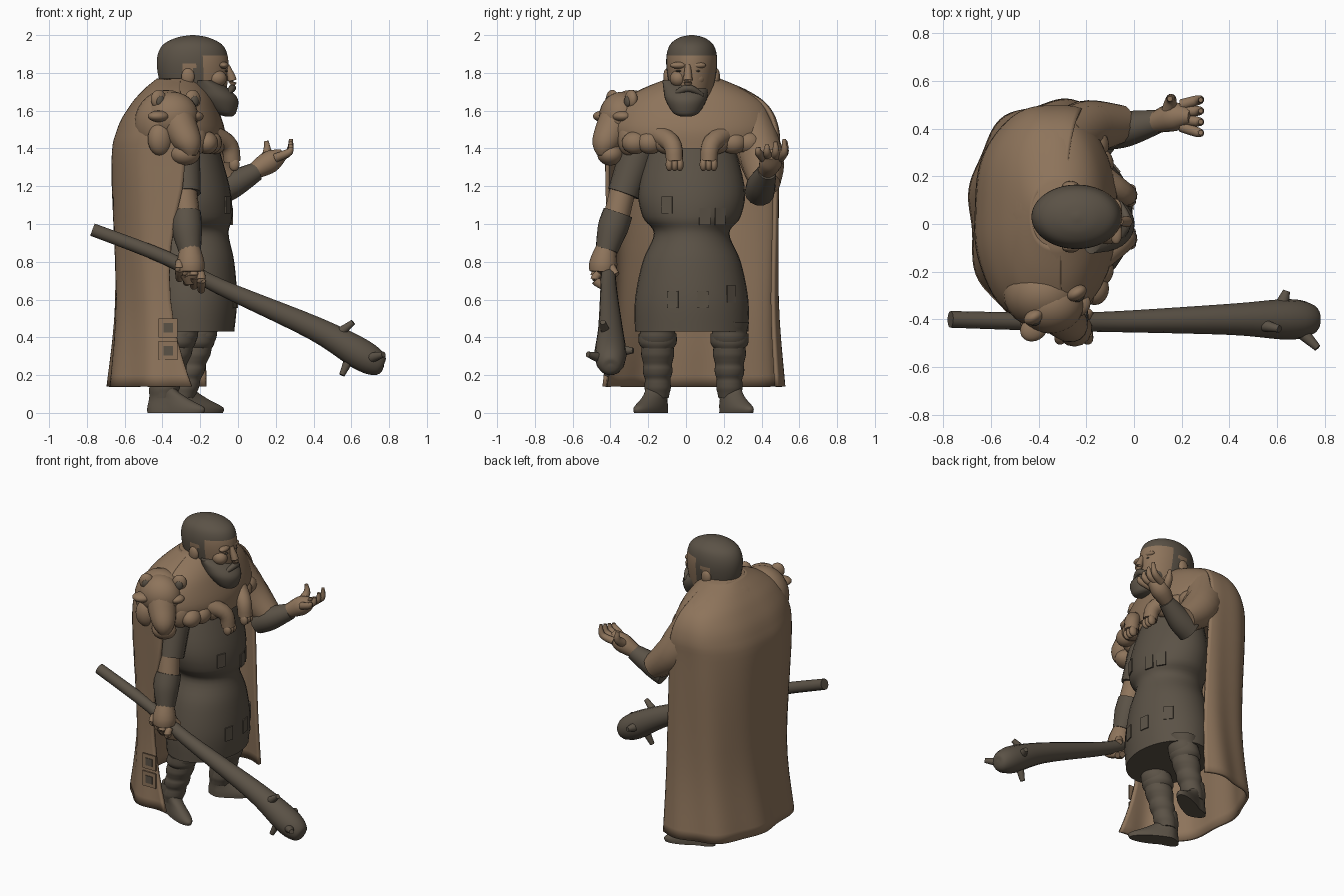
import bpy, math
from mathutils import Vector

if "Cube" in bpy.data.objects:
    bpy.data.objects.remove(bpy.data.objects["Cube"])


def material(name, colour):
    mat = bpy.data.materials.new(name)
    mat.use_nodes = True
    mat.diffuse_color = (*colour, 1)
    mat.node_tree.nodes["Principled BSDF"].inputs["Base Color"].default_value = (*colour, 1)
    return mat


TAN = material("tan hide and skin", (.27, .175, .105))
DARK = material("dark cloth and hair", (.105, .085, .062))


def spline(rows, steps):
    """Resample rows of numbers along a smooth curve through them."""
    padded = [rows[0], *rows, rows[-1]]
    result = []
    for before, start, end, after in zip(padded, padded[1:], padded[2:], padded[3:]):
        for step in range(steps):
            t = step / steps
            row = []
            for a, b, c, d in zip(before, start, end, after):
                leave, arrive = (c - a) / 2, (d - b) / 2
                cubic = leave + arrive - 2 * (c - b)
                square = c - b - leave - cubic
                row.append(b + t * (leave + t * (square + t * cubic)))
            result.append(row)
    return result + [list(rows[-1])]


def circle(count):
    """Cosine and sine of evenly spread angles."""
    angles = [math.tau * index / count for index in range(count)]
    return [(math.cos(angle), math.sin(angle)) for angle in angles]


def surface(name, mat, rings, closed=True):
    """Join rings of points into one smooth surface."""
    count = len(rings[0])
    verts = [point for ring in rings for point in ring]
    faces = []
    for base in range(0, len(verts) - count, count):
        for index in range(count if closed else count - 1):
            follow = (index + 1) % count
            faces.append((base + index, base + follow, base + count + follow, base + count + index))
    if closed:
        faces.append(tuple(reversed(range(count))))
        faces.append(tuple(range(len(verts) - count, len(verts))))
    mesh = bpy.data.meshes.new(name)
    mesh.from_pydata(verts, [], faces)
    mesh.materials.append(mat)
    obj = bpy.data.objects.new(name, mesh)
    bpy.context.collection.objects.link(obj)
    bpy.ops.object.select_all(action="DESELECT")
    obj.select_set(True)
    bpy.context.view_layer.objects.active = obj
    bpy.ops.object.shade_smooth_by_angle(angle=math.radians(50))
    return obj


def loft(name, mat, y, rows, count=32):
    """Stacked ellipses given as height, centre x, radius x, radius y."""
    return surface(name, mat, [[(x + wide * c, y + deep * s, z) for c, s in circle(count)]
                               for z, x, wide, deep in spline(rows, 5)])


def tube(name, mat, *rows):
    """Round limb along a path given as x, y, z, radius."""
    path = spline(rows, 5)
    rings = []
    for index, (x, y, z, radius) in enumerate(path):
        ahead, behind = path[min(index + 1, len(path) - 1)], path[max(index - 1, 0)]
        along = Vector(ahead[:3]) - Vector(behind[:3])
        turn = along.to_track_quat("Z", "Y")
        rings.append([Vector((x, y, z)) + turn @ Vector((radius * c, radius * s, 0)) for c, s in circle(14)])
    return surface(name, mat, rings)


def blob(name, mat, centre, radii, yaw=0):
    bpy.ops.mesh.primitive_uv_sphere_add(segments=24, ring_count=14, location=centre,
                                         rotation=(0, 0, math.radians(yaw)))
    obj = bpy.context.object
    obj.name, obj.scale = name, radii
    obj.data.materials.append(mat)
    bpy.ops.object.shade_smooth()


def plate(name, mat, centre, width, height, yaw):
    bpy.ops.mesh.primitive_cube_add(size=1, location=centre, rotation=(0, 0, yaw))
    obj = bpy.context.object
    obj.name, obj.scale = name, (.009, width, height)
    obj.data.materials.append(mat)


# Tunic with a belly fold over the waist
tunic_rows = [(.43, -.25, .23, .3), (.6, -.25, .245, .3), (.8, -.25, .23, .26), (.95, -.26, .21, .2),
              (1.04, -.25, .22, .26), (1.2, -.26, .215, .28), (1.5, -.28, .15, .2)]
loft("tunic", DARK, .03, tunic_rows)

# Pouches and patches lying on the tunic
for y, z in ((-.1, 1.1), (.1, 1.04), (.18, 1.04), (-.07, .6), (.09, .6), (.24, .63)):
    level = min(spline(tunic_rows, 5), key=lambda row: abs(row[0] - z))
    height, x, wide, deep = level
    side = (y - .03) / deep
    front = math.sqrt(1 - side * side)
    plate("tunic_patch", DARK, (x + wide * front, y, z), .06, .09, math.atan2(side / deep, front / wide))

# Wrapped legs and boots
for side, out, y, x in (("right", -1, -.15, -.33), ("left", 1, .23, -.23)):
    heights = [.08 + step / 40 for step in range(17)]
    loft(side + "_leg", DARK, y, [(z, x - .08 + z / 4, bulk, bulk) for z in heights
                                  for bulk in [.048 + z / 10 + abs(math.sin(z * 36)) / 120]])
    boot = loft(side + "_boot", DARK, y, [(0, x, .15, .06), (.03, x, .15, .06), (.08, x - .04, .1, .055),
                                          (.13, x - .07, .07, .06), (.2, x - .06, .07, .06)])
    for vert in boot.data.vertices:
        vert.co.y += out * max(0, vert.co.x - x + .06) / 2
    loft(side + "_knee_cuff", DARK, y, [(.34, x + .01, .08, .08), (.37, x + .01, .095, .1), (.42, x + .02, .085, .1)])

# Hide cloak, open in front, with soft folds
rings = []
for z, x, wide, deep in spline([(.14, -.3, .39, .48), (.6, -.3, .35, .45), (1.3, -.33, .34, .46),
                                (1.5, -.33, .31, .46), (1.63, -.33, .24, .4), (1.71, -.33, .17, .28),
                                (1.77, -.32, .11, .13)], 5):
    ring = []
    right_edge = 278 - 18 * math.sin(math.pi * min(1, (z - .14) / 1.1))
    for step in range(61):
        angle = math.radians(70 + step * (right_edge - 70) / 60)
        c, s = math.cos(angle), math.sin(angle)
        fold = 1 + math.sin(9 * angle + 2 * z) * (1.8 - z) / 70
        fold /= (abs(c) ** 2.4 + abs(s) ** 2.4) ** .4
        ring.append((x + wide * fold * c, .035 + deep * fold * s, z))
    rings.append(ring)
cloth = surface("cloak", TAN, rings, closed=False).modifiers.new("thickness", "SOLIDIFY")
cloth.thickness = .02
loft("shoulder_mantle", TAN, .04, [(1.4, -.3, .23, .38), (1.5, -.32, .25, .44), (1.62, -.33, .22, .4),
                                   (1.7, -.33, .18, .3), (1.77, -.32, .11, .14)])
tube("cloak_sleeve", TAN, (-.3, .33, 1.55, .12), (-.2, .4, 1.35, .12), (-.05, .42, 1.21, .08))
for z in (.33, .45):
    plate("cloak_patch", TAN, (-.37, -.43, z), .1, .1, math.radians(-90))
    plate("patch_stain", DARK, (-.37, -.434, z), .05, .05, math.radians(-90))

# Paws hanging over the chest, with fur along the hem
for y, out in ((-.06, -1), (.12, 1)):
    tube("chest_paw", TAN, (-.22, y + out * .14, 1.5, .06), (-.06, y + out * .02, 1.43, .05), (-.03, y, 1.33, .045))
    for toe in (-1, 0, 1):
        blob("paw_toe", TAN, (-.02, y + toe * .028, 1.315), (.028, .02, .035))
    for tuft in (.13, .22, .3):
        blob("fur_tuft", TAN, (-.09 - tuft / 4, .03 + out * tuft, 1.43), (.06, .07, .06))

# Beast head on the right shoulder
blob("beast_mane", TAN, (-.38, -.29, 1.53), (.17, .15, .18))
blob("beast_skull", TAN, (-.35, -.34, 1.57), (.14, .12, .13))
tube("beast_snout", TAN, (-.34, -.34, 1.6, .1), (-.3, -.39, 1.5, .09), (-.26, -.43, 1.42, .07),
     (-.25, -.44, 1.36, .03))
blob("beast_jaw", TAN, (-.28, -.4, 1.37), (.08, .07, .06))
for side in (-1, 1):
    across = Vector((.09, .05, 0)) * side
    for name, mat, place, radii in (("ear", TAN, (-.33, -.34, 1.66), (.045, .03, .05)),
                                    ("inner_ear", DARK, (-.32, -.36, 1.65), (.025, .015, .03)),
                                    ("brow", TAN, (-.33, -.39, 1.57), (.06, .05, .03)),
                                    ("cheek", TAN, (-.32, -.35, 1.45), (.07, .06, .09))):
        blob("beast_" + name, mat, Vector(place) + across, radii, 30)

# Head with hair marked by height and depth
loft("neck", TAN, .03, [(1.5, -.24, .13, .13), (1.75, -.27, .12, .09)])
head = loft("head", TAN, .03, [(1.6, -.2, .1, .08), (1.72, -.23, .17, .115), (1.85, -.24, .19, .135),
                               (1.94, -.24, .165, .12), (1.985, -.24, .09, .07), (2, -.24, .01, .01)], 64)
head.data.materials.append(DARK)
for face in head.data.polygons:
    x, y, z = face.center
    crown = z > 1.9 or z > 1.85 and x < -.2
    nape = x < -.29 and z > 1.7 - (x + .28) / 2
    sideburn = -.23 < x < -.18
    face.material_index = int(crown or nape or sideburn)

# Beard and face
loft("beard", DARK, 0, [(1.57, -.05, .02, .03), (1.59, -.07, .06, .07), (1.66, -.11, .11, .11),
                        (1.72, -.15, .095, .12), (1.76, -.18, .05, .125)])
tube("moustache", DARK, (-.06, -.07, 1.68, .01), (-.03, .01, 1.72, .02), (-.06, .09, 1.68, .01))
tube("nose", TAN, (-.06, .01, 1.84, .015), (-.03, .01, 1.76, .024), (-.04, .01, 1.74, .015))
for side in (-1, 1):
    y = .01 + side * .05
    blob("brow", TAN, (-.075, y, 1.84), (.025, .045, .018))
    blob("eye", DARK, (-.06, y, 1.81), (.008, .015, .005))
    blob("cheek", TAN, (-.11, y, 1.77), (.05, .045, .045))
    blob("ear", TAN, (-.265, .03 + side * .13, 1.78), (.035, .02, .045))

# Right arm and gripping hand
tube("right_sleeve", DARK, (-.3, -.24, 1.42, .1), (-.28, -.33, 1.16, .085))
tube("right_elbow", TAN, (-.29, -.33, 1.2, .07), (-.27, -.37, 1.03, .07))
tube("right_bracer", DARK, (-.275, -.36, 1.06, .08), (-.27, -.39, .97, .08), (-.255, -.42, .86, .06))
tube("right_hand", TAN, (-.255, -.42, .89, .05), (-.25, -.44, .77, .075), (-.25, -.44, .68, .03))
for finger in range(4):
    x, z = -.31 + finger / 26, .76 - finger / 50
    tube("right_finger", TAN, (x, -.46, z + .04, .02), (x, -.48, z, .024), (x, -.39, z - .05, .02))
tube("right_thumb", TAN, (-.23, -.42, .8, .03), (-.19, -.37, .73, .02))

# Club with broken branch stubs
tube("club", DARK, (-.77, -.4, .97, .035), (-.38, -.41, .82, .038), (-.1, -.41, .67, .043),
     (.4, -.4, .45, .065), (.65, -.4, .31, .085), (.75, -.4, .25, .06), (.77, -.4, .24, .01))
for root, tip in (((.52, -.42, .41), (.61, -.44, .48)), ((.6, -.4, .31), (.55, -.42, .2)),
                  ((.7, -.45, .29), (.77, -.52, .31)), ((.62, -.34, .33), (.64, -.28, .33))):
    tube("branch_stub", DARK, (*root, .03), (*tip, .015))

# Left arm raised with an open hand
tube("left_bracer", DARK, (-.12, .39, 1.17, .08), (-.03, .4, 1.21, .075), (.1, .43, 1.28, .05))
tube("left_palm", TAN, (.07, .42, 1.27, .04), (.17, .45, 1.33, .06), (.24, .45, 1.37, .03))
for finger in range(4):
    root, tip = .5 - finger / 33, .52 - finger / 22
    tube("left_finger", TAN, (.2, root, 1.35, .024), (.27, tip, 1.38, .02), (.28, tip, 1.45 - finger / 70, .01))
tube("left_thumb", TAN, (.14, .46, 1.33, .03), (.155, .52, 1.38, .024), (.15, .525, 1.44, .011))
